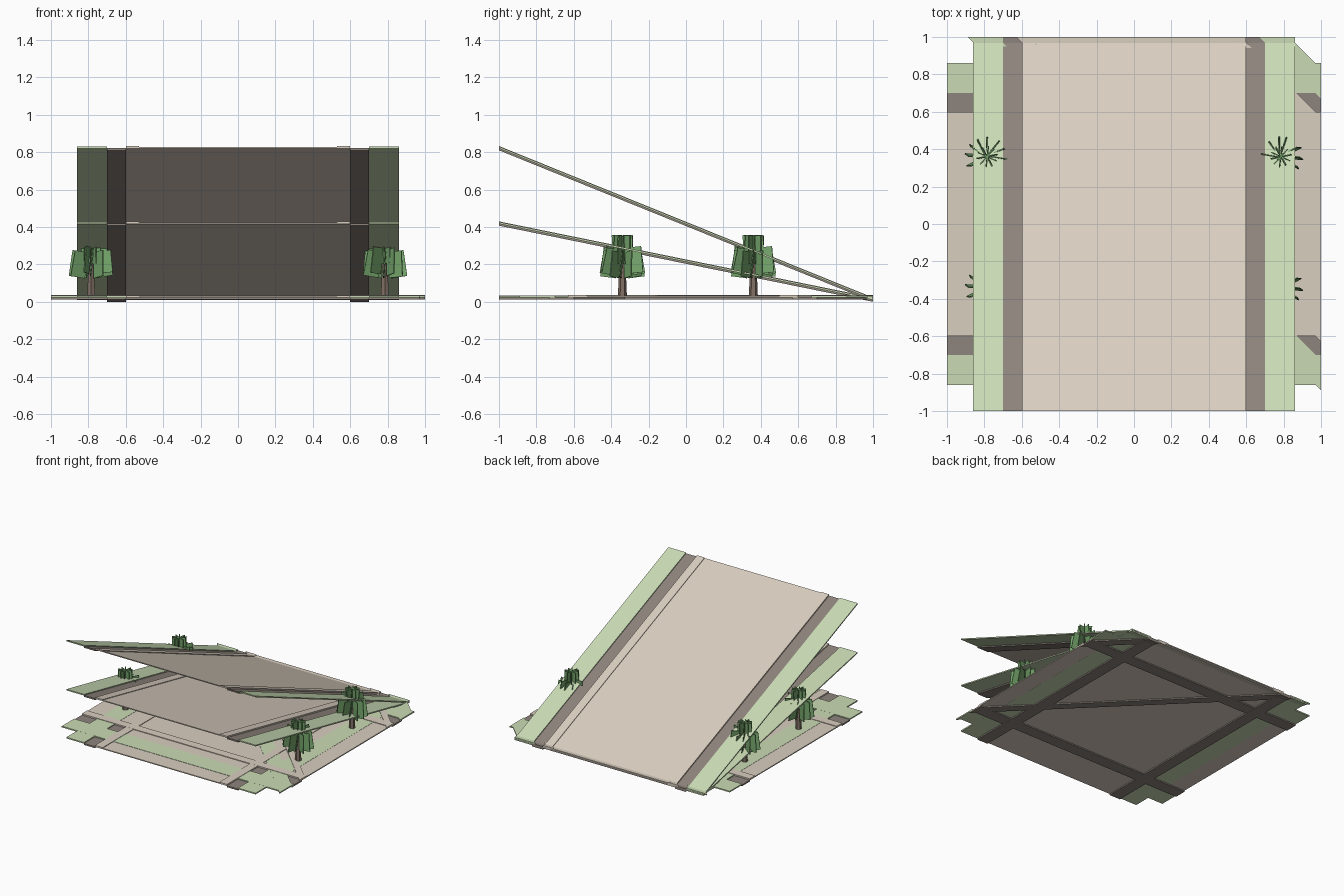
import bpy, bmesh, math, random
from mathutils import Matrix, Vector

cube = bpy.data.objects.get("Cube")
if cube:
    bpy.data.objects.remove(cube, do_unlink=True)


def material(name, rgb):
    m = bpy.data.materials.new(name)
    m.use_nodes = True
    m.diffuse_color = (*rgb, 1)
    m.node_tree.nodes["Principled BSDF"].inputs["Base Color"].default_value = (*rgb, 1)
    return m


TAN = material("pale_tan_paving", (0.70, 0.62, 0.53))
BROWN = material("brown_gutter", (0.27, 0.23, 0.20))
GREEN = material("pale_green_verge", (0.59, 0.71, 0.46))
LEAF = material("leaf_green", (0.18, 0.38, 0.15))
BARK = material("bark_brown", (0.22, 0.16, 0.13))


def finish(name, bm, mat):
    bmesh.ops.recalc_face_normals(bm, faces=bm.faces)
    mesh = bpy.data.meshes.new(name)
    bm.to_mesh(mesh)
    bm.free()
    mesh.materials.append(mat)
    obj = bpy.data.objects.new(name, mesh)
    bpy.context.collection.objects.link(obj)
    return obj


def add_slab(bm, place, a, b, low, high):
    """Thin slab between offsets a and b across the road, end to end."""
    ring = [place(a, -1), place(b, -1), place(b, 1), place(a, 1)]
    bottom = [bm.verts.new(p + Vector((0, 0, low))) for p in ring]
    top = [bm.verts.new(p + Vector((0, 0, high))) for p in ring]
    bm.faces.new(bottom[::-1])
    bm.faces.new(top)
    for i in range(4):
        j = (i + 1) % 4
        bm.faces.new((bottom[i], bottom[j], top[j], top[i]))


# Road cross-section: part, inner and outer offset, bottom, top, colour
SECTION = [
    ("kerb_strip", 0.53, 0.60, -0.008, 0.005, TAN),
    ("gutter", 0.60, 0.70, -0.018, -0.006, BROWN),
    ("verge", 0.70, 0.86, -0.008, 0.002, GREEN),
]


def road(name, place):
    bm = bmesh.new()
    add_slab(bm, place, -0.53, 0.53, -0.008, 0)
    finish(name + "_surface", bm, TAN)
    for part, a, b, low, high, mat in SECTION:
        bm = bmesh.new()
        add_slab(bm, place, a, b, low, high)
        add_slab(bm, place, -b, -a, low, high)
        finish(name + "_" + part, bm, mat)


def ramp(rise):
    return lambda u, t: Vector((u, t, 0.018 + rise * (1 - t) / 2))


def diagonal(u, t):
    s = u + 0.97
    return Vector((1, s - 1, 0.0308)) if t < 0 else Vector((s - 1, 1, 0.0308))


# Flat roads crossing at ground level, and two ramps above them
road("ground_road_long", lambda u, t: Vector((u, t, 0.03)))
road("ground_road_cross", lambda u, t: Vector((t, u, 0.0304)))
road("ground_road_diagonal", diagonal)
road("lower_ramp", ramp(0.407))
road("upper_ramp", ramp(0.81))


def add_plate(bm, angle, centre, size, lean):
    """Upright leaf plate, its width pointing along the given angle."""
    m = (Matrix.Rotation(angle, 4, "Z") @ Matrix.Translation(centre)
         @ Matrix.Rotation(lean, 4, "Y") @ Matrix.Rotation(lean * 0.6, 4, "X")
         @ Matrix.Diagonal((*size, 1)))
    bmesh.ops.create_cube(bm, size=1, matrix=m)


# Tree: tapered trunk with a crown of radiating flat plates
random.seed(4)
trunk_bm = bmesh.new()
bmesh.ops.create_cone(trunk_bm, cap_ends=True, segments=6, radius1=0.024, radius2=0.015,
                      depth=0.22, matrix=Matrix.Translation((0, 0, 0.11)))
trunk = finish("trunk", trunk_bm, BARK)

crown_bm = bmesh.new()
for i in range(11):
    angle = math.tau * i / 11 + random.uniform(-0.15, 0.15)
    z = 0.18 + random.uniform(-0.012, 0.02)
    add_plate(crown_bm, angle, (0.068, 0, z), (0.085, 0.006, 0.14), random.uniform(-0.2, -0.08))
for i in range(5):
    angle = math.pi * i / 5 + 0.2
    add_plate(crown_bm, angle, (0, 0, 0.25), (0.11, 0.006, 0.15), random.uniform(-0.08, 0.08))
crown = finish("crown", crown_bm, LEAF)

# One tree on each verge, front and back
first = True
for side, sx in (("left", 1), ("right", -1)):
    for end, y in (("front", -0.34), ("back", 0.36)):
        for part in (trunk, crown):
            obj = part if first else part.copy()
            if not first:
                bpy.context.collection.objects.link(obj)
            obj.name = f"{end}_{side}_tree_{part.data.name}"
            obj.location = (sx * 0.785, y, 0.03)
            obj.rotation_euler.z = 0 if sx > 0 else math.pi
        first = False
